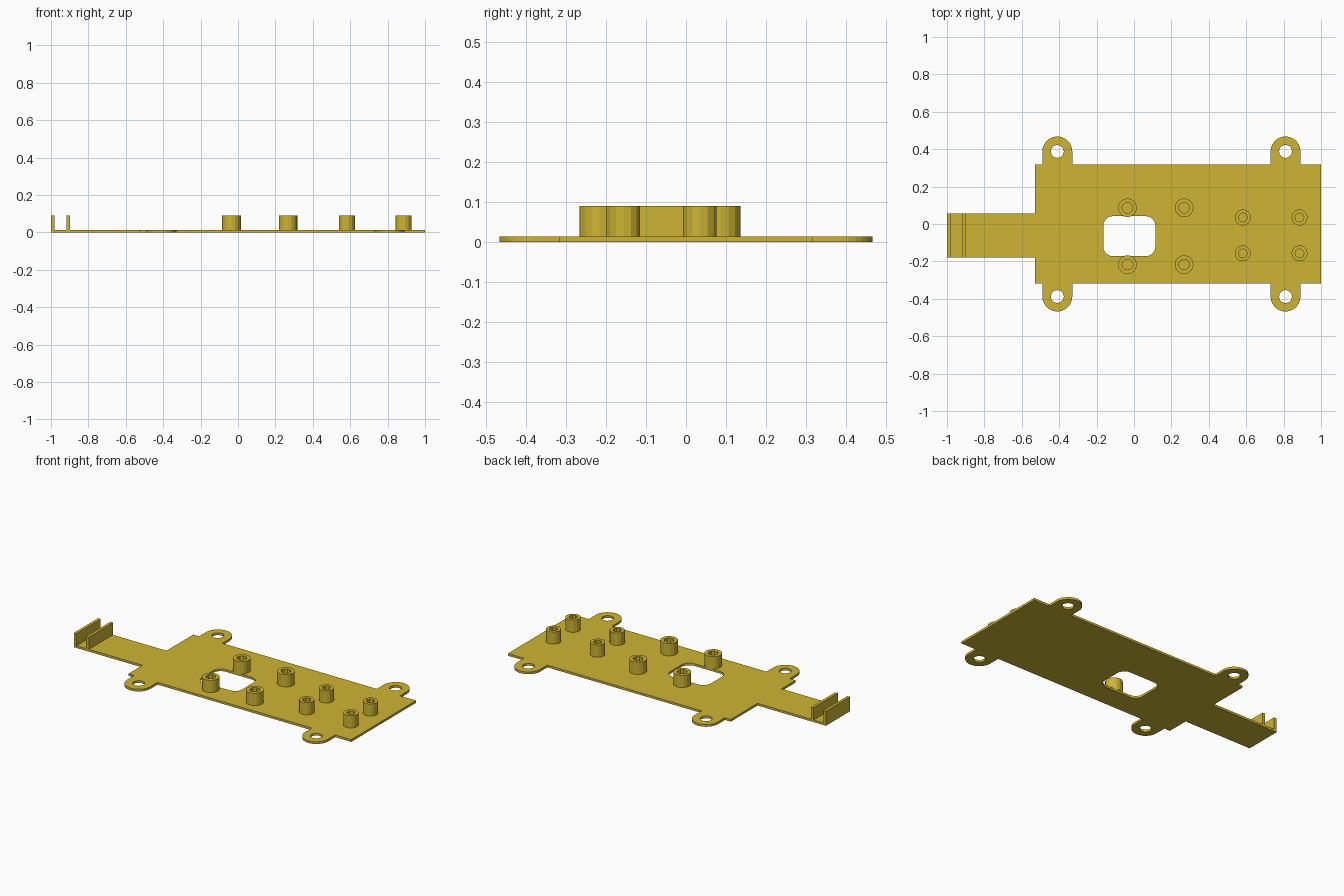
import bpy
import bmesh
from math import cos, sin, pi

cube = bpy.data.objects.get("Cube")
if cube:
    bpy.data.objects.remove(cube, do_unlink=True)

THICK, TOP = 0.014, 0.09
COLOUR = (0.62, 0.46, 0.034, 1)
gold = bpy.data.materials.new("mustard yellow")
gold.use_nodes = True
gold.diffuse_color = COLOUR
gold.node_tree.nodes["Principled BSDF"].inputs["Base Color"].default_value = COLOUR


def arc(cx, cy, r, start, end, steps):
    return [(cx + r * cos(start + (end - start) * i / steps),
             cy + r * sin(start + (end - start) * i / steps)) for i in range(steps + 1)]


def circle(cx, cy, r, sides):
    return arc(cx, cy, r, 0, 2 * pi, sides)[:-1]


def rectangle(x0, x1, y0, y1):
    return [(x0, y0), (x1, y0), (x1, y1), (x0, y1)]


def prism(name, loops, z0, z1):
    """Fill an outline with optional hole loops and extrude it upwards."""
    bm = bmesh.new()
    for loop in loops:
        verts = [bm.verts.new((x, y, z0)) for x, y in loop]
        for i, v in enumerate(verts):
            bm.edges.new((v, verts[(i + 1) % len(verts)]))
    bmesh.ops.triangle_fill(bm, edges=bm.edges[:], use_beauty=True, normal=(0, 0, 1))
    result = bmesh.ops.extrude_face_region(bm, geom=bm.faces[:], use_keep_orig=True)
    moved = [g for g in result["geom"] if isinstance(g, bmesh.types.BMVert)]
    bmesh.ops.translate(bm, verts=moved, vec=(0, 0, z1 - z0))
    bmesh.ops.recalc_face_normals(bm, faces=bm.faces[:])
    mesh = bpy.data.meshes.new(name)
    bm.to_mesh(mesh)
    bm.free()
    mesh.materials.append(gold)
    obj = bpy.data.objects.new(name, mesh)
    bpy.context.collection.objects.link(obj)
    return obj


# Base plate outline: main board, four rounded ears and the side arm
EARS_X, EAR_Y, EAR_R = (-0.41, 0.81), 0.388, 0.08
LEFT, HALF = -0.53, 0.318
outline = [(LEFT, -HALF)]
for x in EARS_X:
    outline += [(x - EAR_R, -HALF)] + arc(x, -EAR_Y, EAR_R, pi, 2 * pi, 13) + [(x + EAR_R, -HALF)]
outline += [(1, -HALF), (1, HALF)]
for x in reversed(EARS_X):
    outline += [(x + EAR_R, HALF)] + arc(x, EAR_Y, EAR_R, 0, pi, 13) + [(x - EAR_R, HALF)]
ARM = (-0.18, 0.056)
outline += [(LEFT, HALF), (LEFT, ARM[1]), (-1, ARM[1]), (-1, ARM[0]), (LEFT, ARM[0])]

# Rounded window and ear screw holes
window = []
for i, (x, y) in enumerate([(0.063, -0.009), (-0.113, -0.009), (-0.113, -0.121), (0.063, -0.121)]):
    window += arc(x, y, 0.051, i * pi / 2, (i + 1) * pi / 2, 5)
holes = [circle(x, y, 0.035, 12) for x in EARS_X for y in (-EAR_Y, EAR_Y)]
prism("base_plate", [outline, window] + holes, 0, THICK)

# Hollow standoffs, a large set and a small set
for label, xs, ys, r, sides, bore, bore_sides in (
        ("large", (-0.035, 0.268), (-0.217, 0.087), 0.05, 16, 0.029, 10),
        ("small", (0.582, 0.885), (-0.157, 0.035), 0.043, 14, 0.024, 8)):
    for x in xs:
        for y in ys:
            prism(label + "_standoff", [circle(x, y, r, sides), circle(x, y, bore, bore_sides)],
                  THICK, TOP)

# Two upright walls at the arm's end
prism("outer_wall", [rectangle(-1, -0.982, *ARM)], THICK, TOP)
prism("inner_wall", [rectangle(-0.916, -0.898, *ARM)], THICK, TOP)
